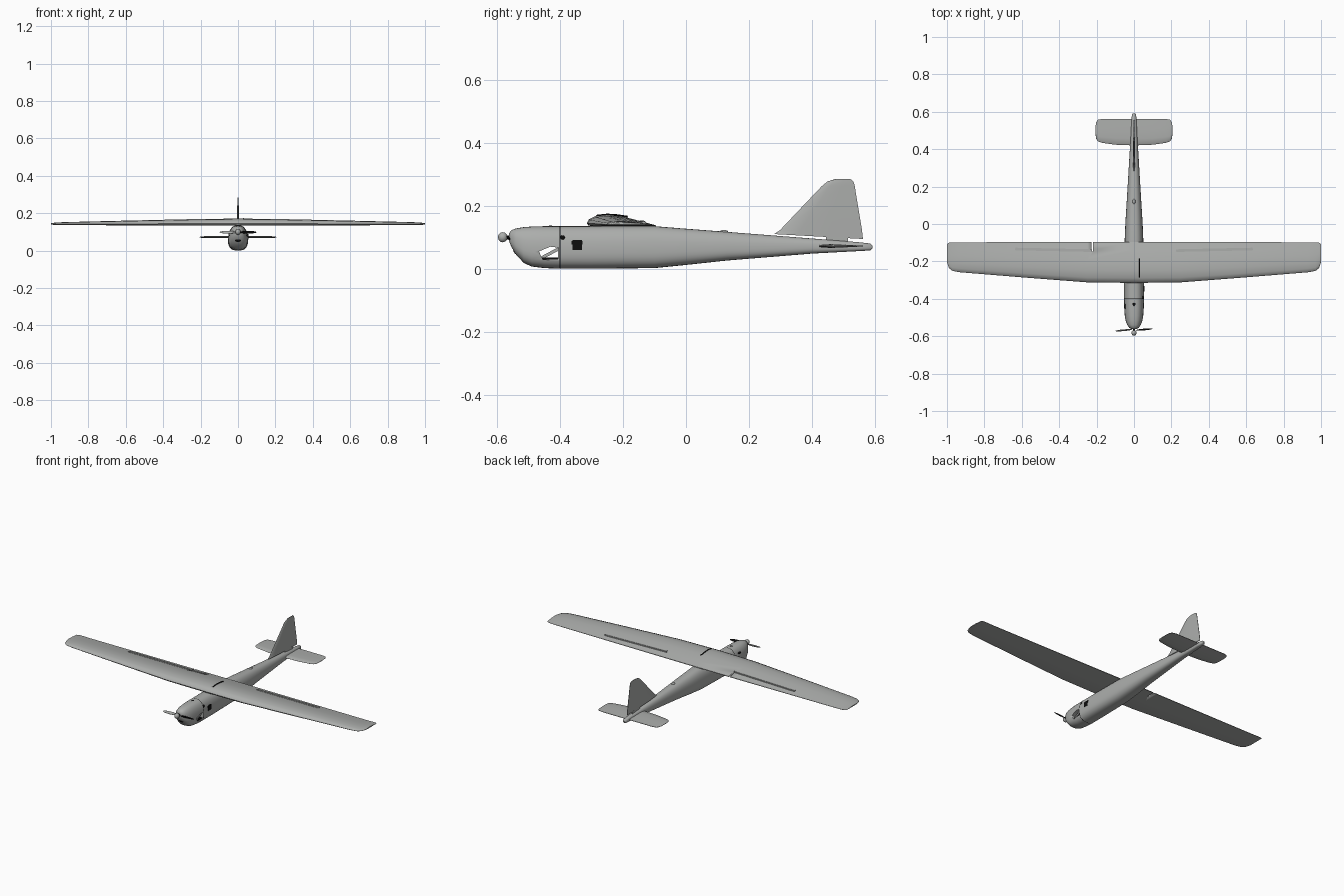
import bpy, bmesh, math
from mathutils import Vector

default = bpy.data.objects.get("Cube")
if default:
    bpy.data.objects.remove(default, do_unlink=True)


def material(name, rgb):
    m = bpy.data.materials.new(name)
    m.use_nodes = True
    m.diffuse_color = (*rgb, 1)
    m.node_tree.nodes["Principled BSDF"].inputs["Base Color"].default_value = (*rgb, 1)
    return m


GREY = material("airframe grey", (0.41, 0.42, 0.41))
BLACK = material("opening black", (0.004, 0.004, 0.004))


def finish(name, bm, mats, angle=40):
    bmesh.ops.recalc_face_normals(bm, faces=bm.faces)
    mesh = bpy.data.meshes.new(name)
    bm.to_mesh(mesh)
    bm.free()
    ob = bpy.data.objects.new(name, mesh)
    bpy.context.collection.objects.link(ob)
    for m in mats:
        mesh.materials.append(m)
    bpy.ops.object.select_all(action='DESELECT')
    ob.select_set(True)
    bpy.context.view_layer.objects.active = ob
    bpy.ops.object.shade_smooth_by_angle(angle=math.radians(angle))
    return ob


def loft(name, rings, mats=(GREY,)):
    bm = bmesh.new()
    loops = [[bm.verts.new(p) for p in ring] for ring in rings]
    n = len(loops[0])
    for a, b in zip(loops, loops[1:]):
        for i in range(n):
            j = (i + 1) % n
            bm.faces.new((a[i], a[j], b[j], b[i]))
    bm.faces.new(loops[0])
    bm.faces.new(loops[-1])
    return finish(name, bm, mats)


def box(name, loc, size, mat, rot=(0, 0, 0), bevel=0.0):
    bm = bmesh.new()
    bmesh.ops.create_cube(bm, size=1)
    bmesh.ops.scale(bm, vec=size, verts=bm.verts)
    if bevel:
        bmesh.ops.bevel(bm, geom=bm.edges[:], offset=bevel, segments=2, affect='EDGES')
    ob = finish(name, bm, [mat])
    ob.location, ob.rotation_euler = loc, rot
    return ob


def ball(name, loc, size, mat, rot=(0, 0, 0)):
    bm = bmesh.new()
    bmesh.ops.create_uvsphere(bm, u_segments=20, v_segments=12, radius=1)
    bmesh.ops.scale(bm, vec=size, verts=bm.verts)
    ob = finish(name, bm, [mat])
    ob.location, ob.rotation_euler = loc, rot
    return ob


def cut(target, cutter):
    cutter.hide_render = True
    cutter.hide_viewport = True
    mod = target.modifiers.new("opening", 'BOOLEAN')
    mod.operation, mod.solver, mod.object = 'DIFFERENCE', 'EXACT', cutter


# Fuselage: rounded sections given as y, half width, bottom, top
def body_ring(y, w, lo, hi, n=32):
    pts = []
    for i in range(n):
        a = 2 * math.pi * i / n
        c, s = math.cos(a), math.sin(a)
        x = w * math.copysign(abs(c) ** 0.75, c) * (1 - 0.12 * s)
        z = (lo + hi) / 2 + (hi - lo) / 2 * math.copysign(abs(s) ** 0.8, s)
        pts.append((x, y, z))
    return pts


stations = [
    (-.562, .012, .088, .112), (-.555, .025, .070, .122), (-.54, .036, .045, .128),
    (-.515, .045, .018, .132), (-.49, .049, .007, .134), (-.45, .052, .002, .135),
    (-.4015, .053, 0, .135), (-.3985, .053, 0, .135), (-.3, .053, 0, .135),
    (-.1, .05, .002, .135), (0, .046, .012, .127), (.13, .038, .026, .117),
    (.4, .022, .048, .096), (.55, .014, .056, .084), (.585, .011, .058, .080),
    (.592, .006, .064, .074)]
fuselage = loft("fuselage", [body_ring(*s) for s in stations], (GREY, BLACK))
for f in fuselage.data.polygons:
    if abs(f.center.y + 0.4) < 0.001:
        f.material_index = 1

# Side opening through the cowl, with its floor and strut
profile = [(-.467, .055), (-.43, .07), (-.406, .067), (-.406, .03), (-.455, .028)]
cut(fuselage, loft("cowl_cutter", [[(x, y, z) for y, z in profile] for x in (-.1, .1)]))
box("cowl_floor", (0, -.432, .031), (.092, .05, .008), BLACK)
box("cowl_strut", (0, -.433, .048), (.084, .068, .01), GREY, (math.radians(28), 0, 0))

# Airfoil surfaces: chord fraction and height fraction
CAMBERED = [(0, .3), (.03, .62), (.12, .88), (.3, 1), (.55, .82), (.8, .42),
            (1, .1), (1, 0), (.5, 0), (.1, 0), (.02, .1)]
SYMMETRIC = [(0, .5), (.04, .8), (.25, 1), (.6, .85), (1, .6),
             (1, .4), (.6, .15), (.25, 0), (.04, .2)]


def span(name, half, section):
    full = [(-s[0], *s[1:]) for s in reversed(half) if s[0] > 0] + half
    return loft(name, [[(x, a + (b - a) * u, base + t * v) for u, v in section]
                       for x, a, b, base, t in full])


# Main wing: x, leading edge, trailing edge, underside, thickness
wing = span("wing", [
    (0, -.315, -.095, .134, .037), (.25, -.312, -.096, .134, .034),
    (.6, -.285, -.097, .135, .025), (.93, -.258, -.098, .136, .016),
    (.97, -.251, -.098, .137, .013), (.99, -.235, -.100, .138, .010),
    (1, -.205, -.108, .140, .006)], CAMBERED)
cut(wing, box("flap_gap_cutter", (-.222, -.118, .15), (.008, .06, .1), GREY))
for side in (-1, 1):
    box("aileron_hinge_" + ("left" if side > 0 else "right"), (side * .43, -.138, .148),
        (.41, .014, .008), GREY, (0, math.radians(side * .5), math.radians(side * 1.2)), .002)

# Tailplane
span("tailplane", [
    (0, .42, .562, .066, .012), (.1, .424, .562, .066, .012), (.17, .434, .562, .067, .010),
    (.193, .442, .557, .068, .008), (.202, .455, .545, .069, .006),
    (.205, .475, .525, .070, .003)], SYMMETRIC)

# Tail fin, with a lower edge that follows the boom
fin_rings = []
for z, a, b, t in [(.11, .28, .562, .012), (.122, .298, .559, .012), (.2, .372, .546, .010),
                   (.262, .431, .536, .007), (.277, .449, .532, .006), (.285, .475, .522, .003)]:
    drop = .055 if z == .11 else 0
    fin_rings.append([((v - .5) * t, a + (b - a) * u, z - drop * (b - a) * u)
                      for u, v in SYMMETRIC])
loft("tail_fin", fin_rings)
box("fin_mount", (0, .48, .088), (.007, .07, .026), GREY)

# Propeller and spinner
ball("spinner", (0, -.582, .1), (.014, .015, .016), GREY)
box("propeller_shaft", (0, -.565, .1), (.01, .03, .01), BLACK)
for side in (-1, 1):
    ball("propeller_blade_" + ("left" if side > 0 else "right"),
         (side * .055, -.566 + side * .002, .098), (.045, .003, .008),
         BLACK if side > 0 else GREY, (side * .5, 0, math.radians(5)))

# Intakes, side window and small fittings
ball("nose_intake", (0, -.541, .057), (.021, .007, .013), BLACK, (math.radians(25), 0, 0))
box("side_window", (.0515, -.346, .074), (.007, .036, .034), BLACK, bevel=.003)
ball("side_port", (.045, -.392, .098), (.006, .008, .008), BLACK)
ball("top_port", (0, -.43, .134), (.008, .008, .003), BLACK)
ball("cowl_port", (-.045, -.442, .1), (.006, .014, .006), BLACK)
ball("spine_bump", (0, .12, .117), (.008, .014, .006), GREY)

# Strap over the wing centre
curve = bpy.data.curves.new("wing_strap", 'CURVE')
curve.dimensions = '3D'
curve.bevel_depth = .003
line = curve.splines.new('POLY')
path = [(.03, -.285, .168), (.03, -.25, .172), (.03, -.22, .170), (.03, -.185, .165)]
line.points.add(len(path) - 1)
for point, co in zip(line.points, path):
    point.co = (*Vector(co), 1)
curve.materials.append(BLACK)
bpy.context.collection.objects.link(bpy.data.objects.new("wing_strap", curve))
